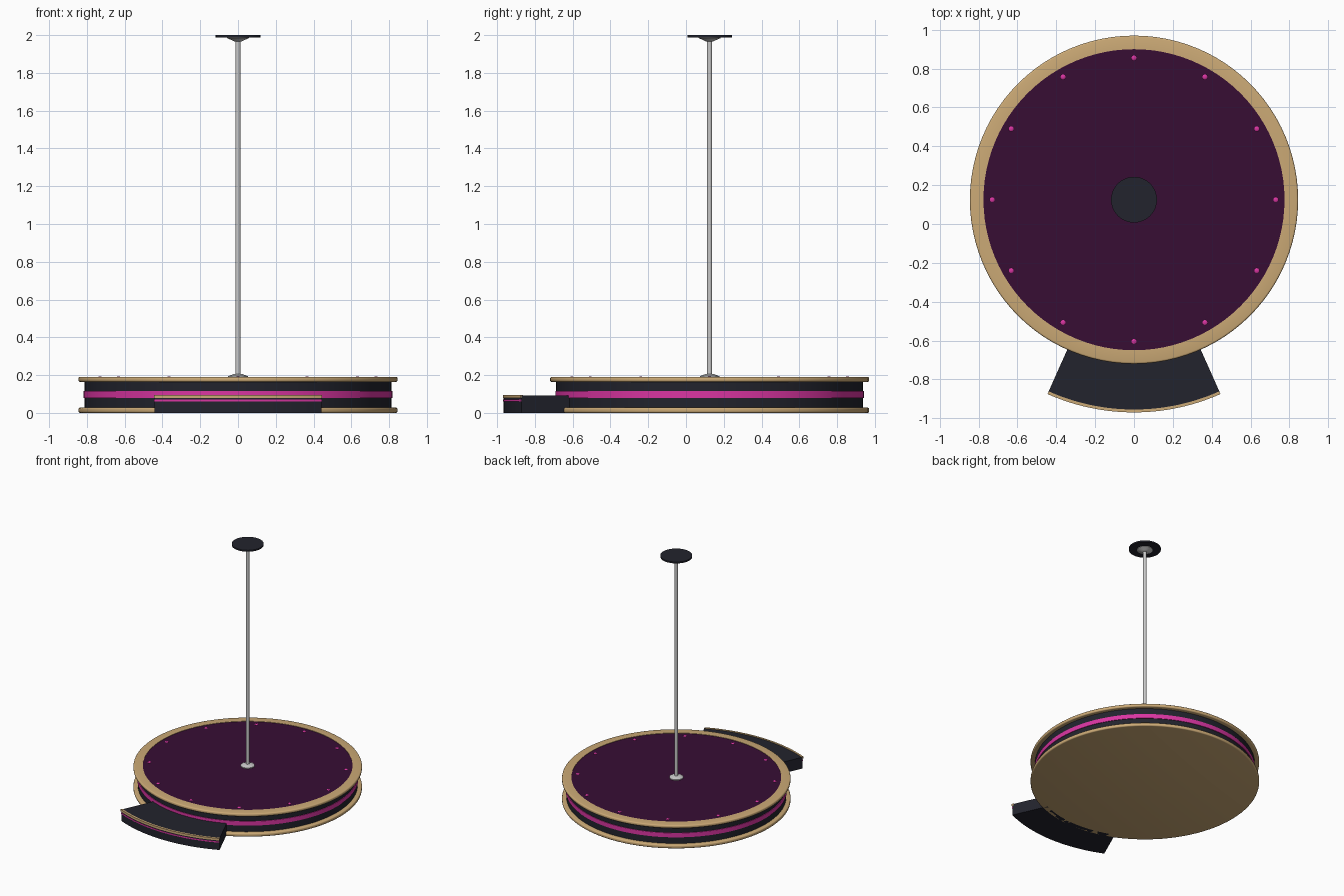
import bpy, bmesh
from math import sin, cos, pi, radians

cube = bpy.data.objects.get("Cube")
if cube:
    bpy.data.objects.remove(cube, do_unlink=True)

CY = 0.125          # stage axis offset: the step sits in front of it


def material(name, colour, rough=0.5):
    m = bpy.data.materials.new(name)
    m.use_nodes = True
    m.diffuse_color = (*colour, 1)
    bsdf = m.node_tree.nodes["Principled BSDF"]
    bsdf.inputs["Base Color"].default_value = (*colour, 1)
    bsdf.inputs["Roughness"].default_value = rough
    return m


GOLD = material("warm gold", (0.60, 0.40, 0.18))
DARK = material("charcoal", (0.016, 0.017, 0.026))
PINK = material("neon pink", (0.70, 0.035, 0.36))
PURPLE = material("deep purple", (0.038, 0.004, 0.034))
STEEL = material("steel", (0.58, 0.58, 0.58), 0.3)


def finish(name, bm, mat):
    bmesh.ops.recalc_face_normals(bm, faces=bm.faces)
    mesh = bpy.data.meshes.new(name)
    bm.to_mesh(mesh)
    bm.free()
    mesh.materials.append(mat)
    ob = bpy.data.objects.new(name, mesh)
    bpy.context.collection.objects.link(ob)
    bpy.ops.object.select_all(action="DESELECT")
    ob.select_set(True)
    bpy.context.view_layer.objects.active = ob
    bpy.ops.object.shade_smooth_by_angle(angle=radians(35))
    return ob


def sweep(name, profile, mat, start=0, arc=2 * pi, steps=96, centre=(0, CY), loop=False):
    """Turn an (r, z) profile about a vertical axis; loop joins its two ends."""
    bm = bmesh.new()
    full = arc > 6.28
    rings = []
    for i in range(steps if full else steps + 1):
        a = start + arc * i / steps
        rings.append([bm.verts.new((centre[0] + r * cos(a), centre[1] + r * sin(a), z))
                      for r, z in profile])
    n = len(profile)
    for i in range(steps):
        p, q = rings[i], rings[(i + 1) % len(rings)]
        for j in range(n if loop else n - 1):
            k = (j + 1) % n
            bm.faces.new((p[j], q[j], q[k], p[k]))
    if not full:                      # close the two radial ends
        bm.faces.new(rings[0])
        bm.faces.new(rings[-1])
    elif not loop:                    # close bottom and top
        bm.faces.new([ring[0] for ring in rings])
        bm.faces.new([ring[-1] for ring in rings])
    return finish(name, bm, mat)


def drum(name, radius, z0, z1, mat, **kw):
    return sweep(name, [(radius, z0), (radius, z1)], mat, **kw)


def rounded_edge(radius, z0, z1, b):
    """Outer rim profile with rounded upper and lower edges."""
    low = [(radius - b + b * sin(t), z0 + b - b * cos(t)) for t in (0, pi / 6, pi / 3, pi / 2)]
    return low + [(r, z0 + z1 - z) for r, z in reversed(low)]


# Round stage
sweep("base_plate", rounded_edge(0.845, 0, 0.028, 0.009), GOLD)
drum("stage_body", 0.812, 0.025, 0.17, DARK)
drum("light_band", 0.817, 0.08, 0.115, PINK)
sweep("top_rim", [(0.775, 0.164)] + rounded_edge(0.845, 0.164, 0.19, 0.009) + [(0.775, 0.19)],
      GOLD, loop=True)
drum("dance_floor", 0.778, 0.168, 0.187, PURPLE)

# Floor lights
for i in range(12):
    a = i * pi / 6
    sweep(f"floor_light_{i + 1}",
          [(0.013, 0.185), (0.013, 0.188), (0.009, 0.191), (0.004, 0.192)], PINK,
          steps=16, centre=(0.73 * cos(a), CY + 0.73 * sin(a)))

# Pole, flanges and ceiling plate
drum("pole", 0.0135, 0.187, 1.985, STEEL, steps=32)
sweep("pole_floor_flange", [(0.052, 0.187), (0.052, 0.194), (0.022, 0.206)], STEEL, steps=40)
sweep("pole_ceiling_flange", [(0.018, 1.966), (0.03, 1.972), (0.058, 1.984), (0.058, 1.99)],
      STEEL, steps=40)
drum("ceiling_plate", 0.118, 1.988, 2.0, DARK, steps=48)


# Curved entry step
def step_part(name, r0, r1, z0, z1, mat):
    return sweep(name, [(r0, z0), (r1, z0), (r1, z1), (r0, z1)], mat, loop=True,
                 start=radians(-114), arc=radians(48), steps=28)


step_part("step_body", 0.80, 1.09, 0, 0.092, DARK)
step_part("step_nosing", 1.08, 1.095, 0.079, 0.096, GOLD)
step_part("step_light_strip", 1.085, 1.093, 0.06, 0.07, PINK)
